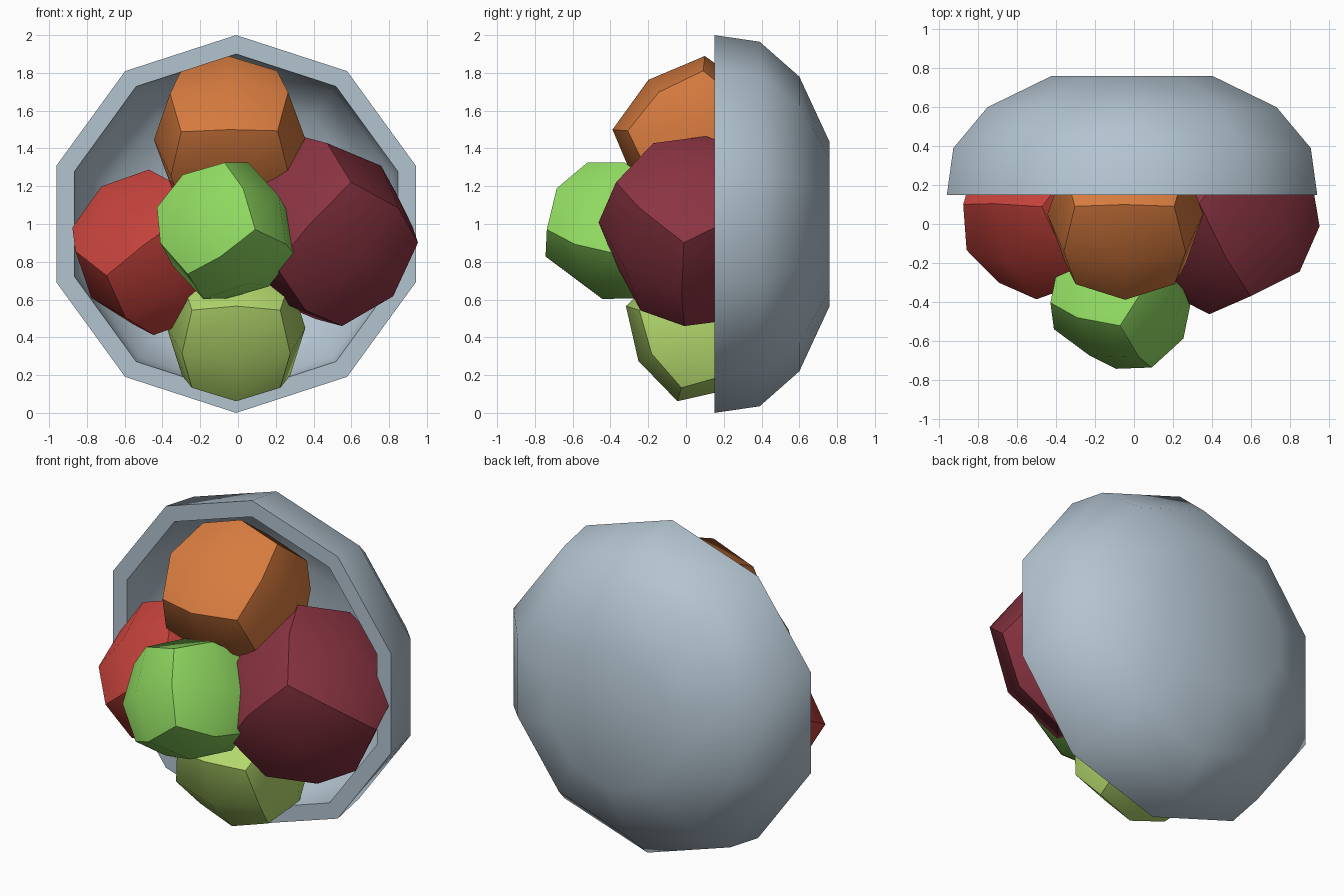
import bpy, bmesh, math
from mathutils import Vector, Matrix

if "Cube" in bpy.data.objects:
    bpy.data.objects.remove(bpy.data.objects["Cube"])


def material(name, rgb):
    m = bpy.data.materials.new(name)
    m.diffuse_color = (*rgb, 1)
    m.use_nodes = True
    m.node_tree.nodes["Principled BSDF"].inputs["Base Color"].default_value = m.diffuse_color
    return m


def make_object(name, bm, mat):
    bmesh.ops.recalc_face_normals(bm, faces=bm.faces)
    for f in bm.faces:
        f.smooth = True
    me = bpy.data.meshes.new(name)
    bm.to_mesh(me)
    bm.free()
    me.materials.append(mat)
    ob = bpy.data.objects.new(name, me)
    bpy.context.collection.objects.link(ob)
    return ob


# Ten-sided hollow bowl, opening towards the front
def bowl(name, mat):
    profile = [(0.76, 0.435), (0.60, 0.78), (0.39, 0.965), (0.15, 1.0),
               (0.15, 0.90), (0.37, 0.868), (0.56, 0.70), (0.67, 0.39)]
    bm = bmesh.new()
    rings = []
    for y, r in profile:
        rings.append([bm.verts.new((-0.01 + r * math.sin(i * math.pi / 5), y,
                                    1 + r * math.cos(i * math.pi / 5)))
                      for i in range(10)])
    for a, b in zip(rings, rings[1:]):
        for i in range(10):
            j = (i + 1) % 10
            bm.faces.new((a[i], a[j], b[j], b[i]))
    bm.faces.new(rings[0])
    bm.faces.new(rings[-1])
    ob = make_object(name, bm, mat)
    ob.data.set_sharp_from_angle(angle=math.radians(45))


# Puffed-up cube: corners and edge middles on a sphere, creases on the cube edges.
# 'edge' is the direction of one cube edge, 'out' points from the centre to its middle.
def puffy_cube(name, mat, centre, radius, edge, out):
    bm = bmesh.new()
    bmesh.ops.create_cube(bm, size=2)
    bmesh.ops.subdivide_edges(bm, edges=bm.edges[:], cuts=1, use_grid_fill=True)
    kind = {v: sum(abs(c) < 0.01 for c in v.co) for v in bm.verts}
    for e in bm.edges:
        if all(kind[v] < 2 for v in e.verts):
            e.smooth = False
    for v in bm.verts:
        v.co = v.co.normalized() * radius * (0.905 if kind[v] == 2 else 1)
    x = Vector(edge).normalized()
    m = Vector(out)
    m = (m - x * m.dot(x)).normalized()
    s = m.cross(x)
    y, z = (m + s).normalized(), (m - s).normalized()
    rot = Matrix((x, y, z)).transposed().to_4x4()
    bmesh.ops.transform(bm, matrix=Matrix.Translation(centre) @ rot, verts=bm.verts)
    make_object(name, bm, mat)


bowl("bowl", material("pale blue grey", (0.45, 0.55, 0.63)))

# Five pieces in the bowl
puffy_cube("top_piece", material("orange", (0.68, 0.20, 0.05)),
           (-0.045, 0.05, 1.45), 0.442, (1, 0, 0.01), (0, -0.44, 0.05))
puffy_cube("bottom_piece", material("lime", (0.45, 0.68, 0.15)),
           (-0.01, 0.07, 0.45), 0.405, (1, 0, 0), (0, -0.37, 0.11))
puffy_cube("right_piece", material("dark red", (0.26, 0.035, 0.055)),
           (0.443, 0.049, 0.962), 0.517, (-0.355, -0.36, 0.32), (0.334, -0.239, 0.098))
puffy_cube("left_piece", material("red", (0.56, 0.055, 0.045)),
           (-0.46, 0.05, 0.85), 0.44, (0.175, -0.387, -0.245), (-0.695, -0.287, 0.025))
puffy_cube("front_piece", material("green", (0.28, 0.70, 0.12)),
           (-0.065, -0.385, 0.965), 0.385, (-0.333, 0.11, -0.22), (-0.04, -0.94, -0.335))
